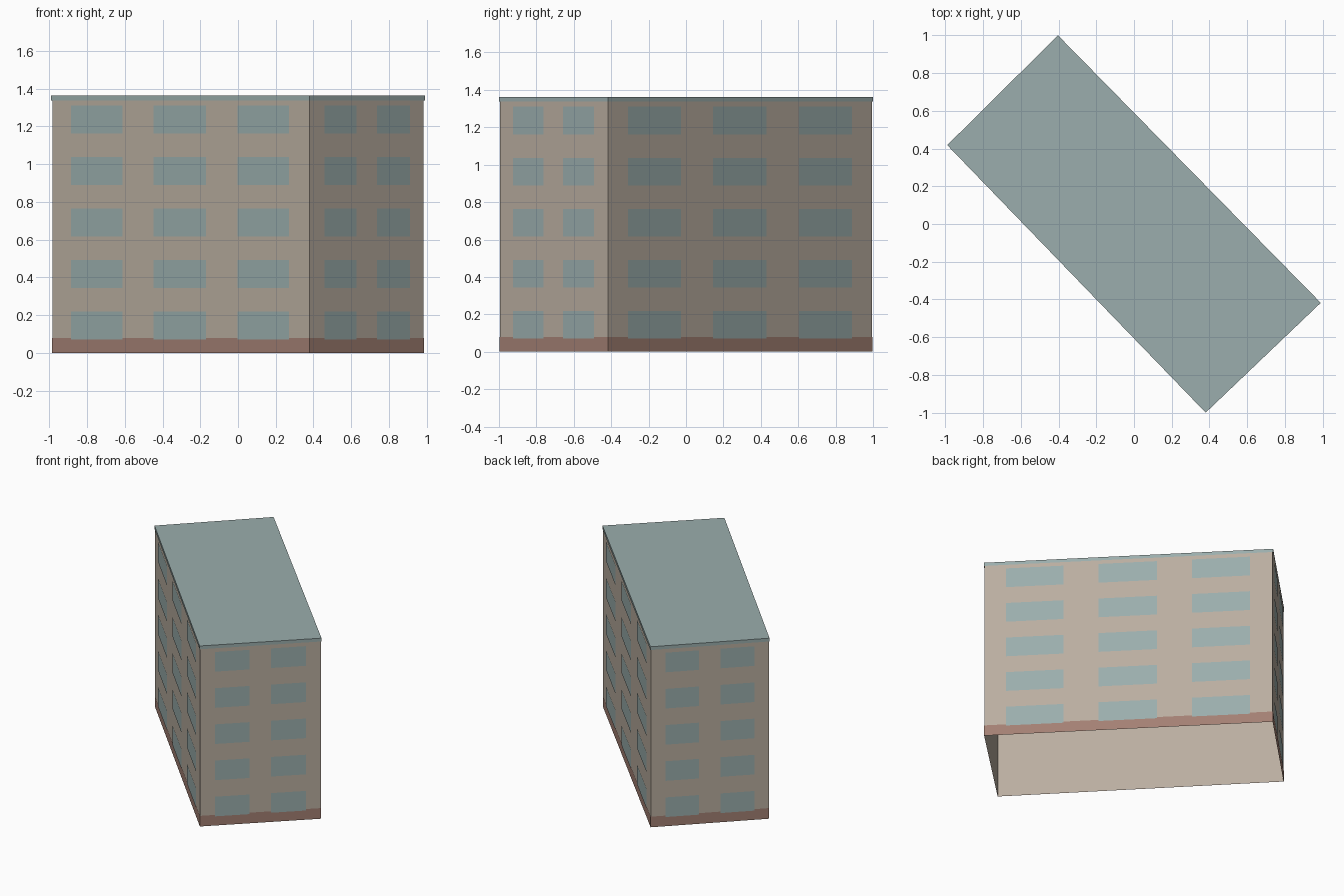
import bpy
from mathutils import Vector

if "Cube" in bpy.data.objects:
    bpy.data.objects.remove(bpy.data.objects["Cube"])


def material(name, rgb):
    lin = [((c / 255 + 0.055) / 1.055) ** 2.4 for c in rgb]
    m = bpy.data.materials.new(name)
    m.use_nodes = True
    m.diffuse_color = (*lin, 1)
    bsdf = m.node_tree.nodes["Principled BSDF"]
    bsdf.inputs["Base Color"].default_value = (*lin, 1)
    bsdf.inputs["Roughness"].default_value = 0.9
    return m


wall_tan = material("wall tan", (186, 174, 160))
glass_grey = material("grey blue", (155, 174, 173))
plinth_brown = material("plinth brown", (163, 128, 115))

# Footprint corners, counter-clockwise: front wall, short wall, back wall, short wall
FOOTPRINT = [Vector((-0.99, 0.418)), Vector((0.38, -1.0)),
             Vector((0.99, -0.418)), Vector((-0.403, 1.0))]
HEIGHT = 1.363
BAND_BOTTOM = 1.338
PLINTH_TOP = 0.08


def normal(i):
    d = (FOOTPRINT[(i + 1) % 4] - FOOTPRINT[i]).normalized()
    return Vector((d.y, -d.x))


def corners(inset):
    return [p - inset * (normal(i) + normal(i - 1)) for i, p in enumerate(FOOTPRINT)]


def upright(p, q, z0, z1):
    """Upright rectangle over the ground line from p to q."""
    return [(p.x, p.y, z0), (q.x, q.y, z0), (q.x, q.y, z1), (p.x, p.y, z1)]


def ring(inset, z0, z1):
    c = corners(inset)
    return [upright(c[i], c[(i + 1) % 4], z0, z1) for i in range(4)]


def build(name, quads, mat):
    verts = [v for q in quads for v in q]
    faces = [range(4 * i, 4 * i + 4) for i in range(len(quads))]
    mesh = bpy.data.meshes.new(name)
    mesh.from_pydata(verts, [], [list(f) for f in faces])
    mesh.materials.append(mat)
    obj = bpy.data.objects.new(name, mesh)
    bpy.context.collection.objects.link(obj)
    return obj


# Outer walls, open underneath
build("walls", ring(0.004, 0, HEIGHT - 0.002), wall_tan)

# Brown base strip
build("plinth", ring(0.002, 0, PLINTH_TOP), plinth_brown)

# Flat roof with its thin edge band
roof = [(p.x, p.y, HEIGHT) for p in corners(0)]
build("roof", ring(0, BAND_BOTTOM, HEIGHT) + [roof], glass_grey)

# Windows: five floors, three columns on long walls and two on short walls
LONG = [(0.076, 0.276), (0.396, 0.598), (0.72, 0.92)]
SHORT = [(0.128, 0.408), (0.587, 0.873)]
for side, name in enumerate(["front", "left_end", "back", "right_end"]):
    p, q = FOOTPRINT[side], FOOTPRINT[(side + 1) % 4]
    panes = []
    for t0, t1 in (SHORT if side % 2 else LONG):
        for floor in range(5):
            z = 0.07 + 0.273 * floor
            panes.append(upright(p.lerp(q, t0), p.lerp(q, t1), z, z + 0.148))
    build(name + "_windows", panes, glass_grey)
